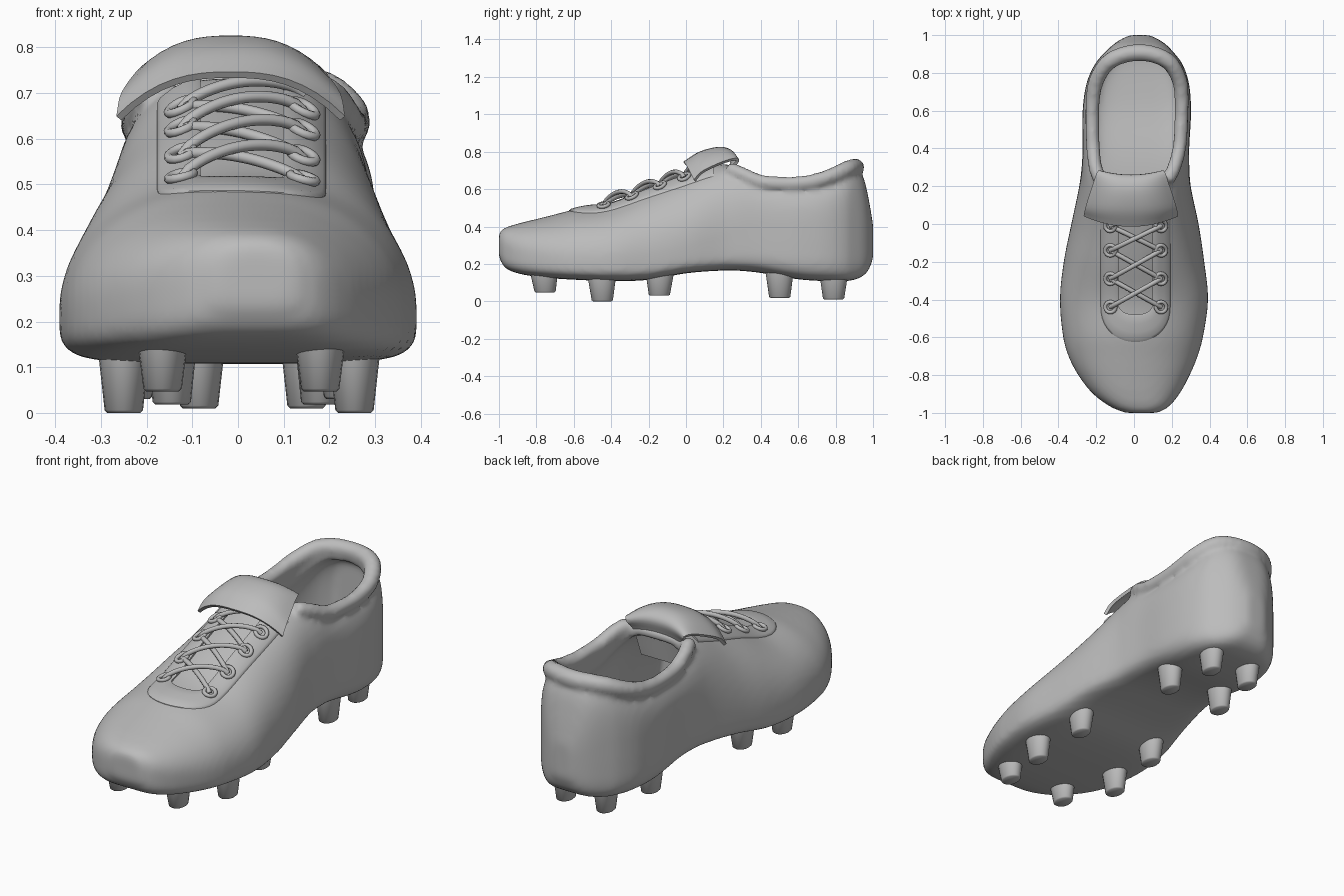
import bpy, bmesh, math

if "Cube" in bpy.data.objects:
    bpy.data.objects.remove(bpy.data.objects["Cube"])

grey = bpy.data.materials.new("plain_grey")
grey.diffuse_color = (0.5, 0.5, 0.5, 1)
grey.use_nodes = True
grey.node_tree.nodes["Principled BSDF"].inputs["Base Color"].default_value = grey.diffuse_color


def activate(ob):
    bpy.ops.object.select_all(action='DESELECT')
    ob.select_set(True)
    bpy.context.view_layer.objects.active = ob


def finish(ob, angle=40):
    activate(ob)
    ob.data.materials.clear()
    ob.data.materials.append(grey)
    bpy.ops.object.shade_smooth_by_angle(angle=math.radians(angle))
    return ob


def modify(ob, kind, **settings):
    """Add a modifier and apply it."""
    mod = ob.modifiers.new(kind, kind)
    for k, v in settings.items():
        setattr(mod, k, v)
    activate(ob)
    bpy.ops.object.modifier_apply(modifier=mod.name)


def loft(name, rows, closed=False, caps=False):
    """Skin a list of equally long point rows."""
    bm = bmesh.new()
    vs = [[bm.verts.new(p) for p in r] for r in rows]
    n = len(rows[0])
    for a, b in zip(vs, vs[1:]):
        for i in range(n if closed else n - 1):
            j = (i + 1) % n
            bm.faces.new((a[i], a[j], b[j], b[i]))
    if caps:
        bm.faces.new(vs[0])
        bm.faces.new(vs[-1])
    bmesh.ops.recalc_face_normals(bm, faces=bm.faces)
    me = bpy.data.meshes.new(name)
    bm.to_mesh(me)
    bm.free()
    ob = bpy.data.objects.new(name, me)
    bpy.context.collection.objects.link(ob)
    return ob


def tube(name, pts, radius, cyclic=False, sides=2, scale=None):
    """Smooth round tube through a run of points."""
    cu = bpy.data.curves.new(name, 'CURVE')
    cu.dimensions = '3D'
    cu.bevel_depth = radius
    cu.bevel_resolution = sides
    cu.use_fill_caps = True
    sp = cu.splines.new('POLY')
    sp.points.add(len(pts) - 1)
    for i, (p, q) in enumerate(zip(sp.points, pts)):
        p.co = (*q, 1)
        p.radius = scale[i] if scale else 1
    sp.use_cyclic_u = cyclic
    ob = bpy.data.objects.new(name, cu)
    bpy.context.collection.objects.link(ob)
    activate(ob)
    bpy.ops.object.convert(target='MESH')
    return finish(bpy.context.view_layer.objects.active, 60)


def interp(table, t):
    """Smooth interpolation of table rows keyed on their first value."""
    k = max(i for i in range(len(table) - 1) if i == 0 or table[i][0] <= t)
    a, b = table[k], table[k + 1]
    p, q = table[max(k - 1, 0)], table[min(k + 2, len(table) - 1)]
    h = b[0] - a[0]
    u = (t - a[0]) / h
    out = []
    for i in range(1, len(a)):
        ma = (b[i] - p[i]) / (b[0] - p[0]) * h
        mb = (q[i] - a[i]) / (q[0] - a[0]) * h
        out.append((2*u**3 - 3*u**2 + 1) * a[i] + (u**3 - 2*u**2 + u) * ma
                   + (3*u**2 - 2*u**3) * b[i] + (u**3 - u**2) * mb)
    return out


# y, centre x, half width, bottom z, widest z, top z, roundness exponent
STATIONS = [
    (-1.00, .040, .085, .235, .29, .368, 2.6), (-.97, .030, .150, .182, .28, .392, 2.5),
    (-.90, .012, .228, .150, .26, .415, 2.3), (-.80, .000, .295, .132, .24, .440, 2.2),
    (-.70, -.005, .342, .122, .23, .465, 2.1), (-.60, -.005, .370, .116, .22, .490, 2.1),
    (-.40, .000, .392, .108, .22, .522, 2.1), (-.20, .000, .372, .115, .22, .605, 2.1),
    (.00, .005, .337, .150, .25, .680, 2.2), (.20, .005, .295, .165, .28, .735, 2.8),
    (.30, .008, .285, .163, .30, .700, 3.6), (.40, .010, .282, .152, .32, .655, 4.2),
    (.60, .015, .287, .118, .32, .640, 4.2), (.75, .020, .270, .108, .32, .665, 4.2),
    (.85, .025, .230, .108, .32, .710, 4.2), (.90, .027, .190, .115, .32, .715, 4.0),
    (.95, .030, .140, .138, .32, .660, 3.2), (.98, .030, .095, .175, .32, .530, 3.0),
    (1.00, .030, .050, .230, .32, .410, 3.0)]


def section(y, inset=0, quarter=14):
    xc, w, zb, zm, zt, n = interp(STATIONS, y)
    w, zb, zt = w - inset, zb + inset, zt - inset
    ring = []
    for i in range(4 * quarter):
        a = 2 * math.pi * i / (4 * quarter)
        c, s = math.cos(a), math.sin(a)
        e = 2 / (n if s > 0 else 5)
        h = zt - zm if s > 0 else zm - zb
        ring.append((xc + w * math.copysign(abs(c) ** e, c), y,
                     zm + h * math.copysign(abs(s) ** e, s)))
    return ring


def top_z(x, y):
    xc, w, zb, zm, zt, n = interp(STATIONS, y)
    return zm + (zt - zm) * max(0, 1 - (abs(x - xc) / w) ** n) ** (1 / n)


# Shoe body
body = loft("shoe_upper", [section(-math.cos(math.pi * i / 72)) for i in range(73)], True, True)

# Collar path around the ankle opening: key, x, y, z
COLLAR = [(0, -.178, .225, .712), (1, -.205, .30, .682), (2, -.216, .40, .640),
          (3, -.222, .52, .630), (4, -.219, .65, .636), (5, -.195, .77, .668),
          (6, -.118, .87, .712), (7, .028, .908, .716), (8, .170, .87, .712),
          (9, .238, .77, .668), (10, .253, .65, .636), (11, .250, .52, .630),
          (12, .240, .40, .640), (13, .213, .30, .682), (14, .176, .225, .712)]
collar_pts = [interp(COLLAR, i / 5) for i in range(71)]

# Hollow the inside and open it at the ankle
hole = [(.018 + (p[0] - .018) * .87, .52 + (p[1] - .52) * .9) for p in collar_pts]
cutters = [loft("inside_cutter", [section(-.25 + 1.18 * i / 40, .05) for i in range(41)], True, True),
           loft("opening_cutter", [[(x, y, z) for x, y in hole] for z in (.40, 1.0)], True, True)]
for cutter in cutters:
    cutter.hide_render = True
    modify(body, 'BOOLEAN', object=cutter, operation='DIFFERENCE', solver='EXACT')
    bpy.data.objects.remove(cutter)

# Padded collar, thicker at the heel, blended into the body
collar = tube("padded_collar", collar_pts, .038, sides=4,
              scale=[1 + .25 * max(0, 1 - abs(i - 35) / 18) for i in range(71)])
activate(body)
collar.select_set(True)
bpy.ops.object.join()
modify(body, 'REMESH', mode='VOXEL', voxel_size=.0155)
modify(body, 'SMOOTH', factor=.5, iterations=7)
finish(body, 60)


# U-shaped lace facing around the throat
def facing_edge(t, half, drop):
    """t runs 0..3: down the left side, round the end, up the right side."""
    if t < 1:
        return (-half, .15 - .57 * t)
    if t > 2:
        return (half, -.42 + .57 * (t - 2))
    a = math.pi * (t - 1)
    return (-half * math.cos(a), -.42 - drop * math.sin(a) ** .8)


rows = []
for i in range(61):
    a = facing_edge(i / 20, .09, .06)
    b = facing_edge(i / 20, .185, .205)
    row = []
    for f, lift in ((0, -.012), (0, .010), (.08, .014), (.35, .014), (.65, .012),
                    (.92, .008), (1, .002), (1, -.012)):
        x, y = a[0] + (b[0] - a[0]) * f + .008, a[1] + (b[1] - a[1]) * f
        row.append((x, y, top_z(x, y) + lift))
    rows.append(row)
finish(loft("lace_facing", rows, True, True), 50)

# Eyelet rings and crossed laces
ROWS = (-.44, -.29, -.14, -.01)
SIDES = (-.125, .143)
for y in ROWS:
    for x in SIDES:
        ring = []
        for i in range(16):
            a = 2 * math.pi * i / 16
            px, py = x + .028 * math.cos(a), y + .028 * math.sin(a)
            ring.append((px, py, top_z(px, py) + .020))
        tube("eyelet", ring, .010, True)


def lace(name, x0, y0, x1, y1, arch):
    pts = []
    for i in range(17):
        f = i / 16
        x, y = x0 + (x1 - x0) * f, y0 + (y1 - y0) * f
        base = top_z(x0, y0) * (1 - f) + top_z(x1, y1) * f
        pts.append((x, y, base + .012 + arch * math.sin(math.pi * f) ** .6))
    tube(name, pts, .0125)


for y0, y1 in zip(ROWS, ROWS[1:]):
    lace("lace_over", SIDES[0], y0, SIDES[1], y1, .050)
    lace("lace_under", SIDES[1], y0, SIDES[0], y1, .026)
lace("lace_end", SIDES[0], ROWS[-1], SIDES[1], .09, .045)

# Folded tongue flap: key, y, z, half width, side droop, forward pull of the corners
FLAP = [(0, .205, .56, .13, .00, 0), (1, .232, .70, .15, .00, .01), (2, .252, .785, .172, .03, .025),
        (3, .190, .818, .195, .07, .025), (4, .080, .795, .234, .10, .015),
        (5, -.010, .740, .245, .095, .055)]
rows = []
for i in range(26):
    y, z, w, droop, pull = interp(FLAP, i / 5)
    rows.append([(-.016 + w * u, y + pull * u * u, z - droop * abs(u) ** 2.6)
                 for u in (j / 8 - 1 for j in range(17))])
flap = loft("tongue_flap", rows)
modify(flap, 'SOLIDIFY', thickness=.016, offset=0)
finish(flap)

# Tapered studs, longer than wide: x, y, tip z, root z
STUDS = [(-.165, -.76, .047, .17), (.18, -.76, .047, .17), (-.25, -.45, .0, .14), (.255, -.45, .0, .14),
         (-.23, -.14, .03, .16), (.23, -.14, .03, .16), (-.145, .50, .018, .17), (.18, .50, .018, .17),
         (-.085, .79, .01, .15), (.15, .79, .01, .15)]
for x, y, z0, z1 in STUDS:
    lean = .12 * (-.3 - y) if y < 0 else .05 * (.65 - y)
    rings = []
    for r, z in ((.036, z0), (.042, z0 + .006), (.057, z1)):
        dy = lean * (z1 - z)
        rings.append([(x + r * math.cos(a), y + dy + 1.35 * r * math.sin(a), z)
                      for a in (2 * math.pi * k / 20 for k in range(20))])
    finish(loft("stud", rings, True, True), 50)
